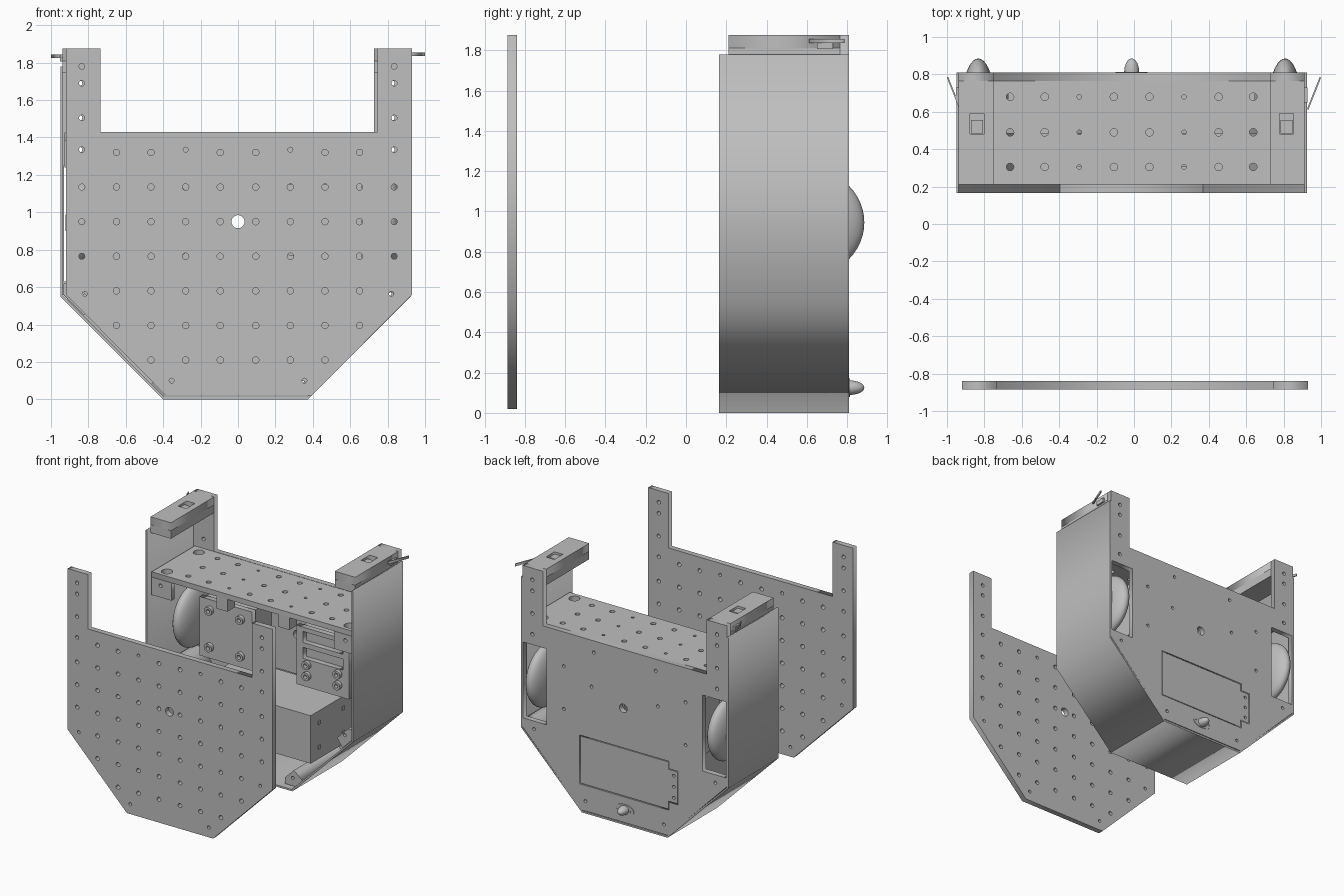
import bpy, bmesh, math
from mathutils import Matrix, Vector

if "Cube" in bpy.data.objects:
    bpy.data.objects.remove(bpy.data.objects["Cube"], do_unlink=True)

grey = bpy.data.materials.new("plain grey")
grey.use_nodes = True
grey.diffuse_color = (0.52, 0.52, 0.52, 1)
grey.node_tree.nodes["Principled BSDF"].inputs["Base Color"].default_value = (0.52, 0.52, 0.52, 1)

C = -0.0125          # centre line of the body
SIDES = ((-1, "right"), (1, "left"))


def add(name, bm):
    bmesh.ops.recalc_face_normals(bm, faces=bm.faces)
    mesh = bpy.data.meshes.new(name)
    bm.to_mesh(mesh)
    bm.free()
    mesh.materials.append(grey)
    ob = bpy.data.objects.new(name, mesh)
    bpy.context.collection.objects.link(ob)
    return ob


def box(name, lo, hi):
    lo, hi = Vector(lo), Vector(hi)
    bm = bmesh.new()
    bmesh.ops.create_cube(bm, size=1, matrix=Matrix.Translation((lo + hi) / 2) @ Matrix.Diagonal((*(hi - lo), 1)))
    return add(name, bm)


def rect(x0, y0, x1, y1):
    return [(x0, y0), (x1, y0), (x1, y1), (x0, y1)]


def circle(x, y, r, n=20):
    return [(x + r * math.cos(math.tau * i / n), y + r * math.sin(math.tau * i / n)) for i in range(n)]


def plate(name, outline, holes, a, b, upright=True):
    """Sheet with openings, between y = a and b if upright, else z = a and b."""
    cu = bpy.data.curves.new(name, "CURVE")
    cu.dimensions = "2D"
    cu.fill_mode = "BOTH"
    cu.extrude = abs(b - a) / 2
    for loop in [outline] + holes:
        sp = cu.splines.new("POLY")
        sp.points.add(len(loop) - 1)
        for p, (x, y) in zip(sp.points, loop):
            p.co = (x, y, 0, 1)
        sp.use_cyclic_u = True
    tmp = bpy.data.objects.new(name + " profile", cu)
    bpy.context.collection.objects.link(tmp)
    dg = bpy.context.evaluated_depsgraph_get()
    mesh = bpy.data.meshes.new_from_object(tmp.evaluated_get(dg))
    bm = bmesh.new()
    bm.from_mesh(mesh)
    bpy.data.objects.remove(tmp)
    bpy.data.curves.remove(cu)
    bpy.data.meshes.remove(mesh)
    bmesh.ops.remove_doubles(bm, verts=bm.verts, dist=1e-5)
    mid = (a + b) / 2
    if upright:
        m = Matrix.Translation((0, mid, 0)) @ Matrix.Rotation(math.pi / 2, 4, "X")
    else:
        m = Matrix.Translation((0, 0, mid))
    bm.transform(m)
    return add(name, bm)


def ball(name, centre, radii):
    bm = bmesh.new()
    bmesh.ops.create_uvsphere(bm, u_segments=40, v_segments=24, radius=1,
                              matrix=Matrix.Translation(centre) @ Matrix.Diagonal((*radii, 1)))
    ob = add(name, bm)
    for p in ob.data.polygons:
        p.use_smooth = True
    return ob


def panel_outline(c):
    half = [(0.39, 0.02), (0.925, 0.56), (0.925, 1.875), (0.74, 1.875), (0.74, 1.43)]
    return [(c + x, z) for x, z in half] + [(c - x, z) for x, z in reversed(half)]


columns = [s * x for s in (-1, 1) for x in (0.095, 0.28, 0.465, 0.65)]
mounts = [(s * x, z) for s in (-1, 1) for x, z in ((0.28, 1.335), (0.82, 0.565), (0.355, 0.1))]
arm_holes = [(s * 0.835, z) for s in (-1, 1) for z in (1.78, 1.69, 1.505, 1.335)]

# Front panel with its grid of holes
cx = 0.005
holes = [circle(0, 0.95, 0.035)]
for row in range(7):
    z = 1.32 - 0.185 * row
    for x in columns:
        if not (row == 6 and abs(x) > 0.5) and not (row == 0 and abs(x) == 0.28):
            holes.append(circle(x, z, 0.017))
holes += [circle(x, z, 0.013) for x, z in mounts]
holes += [circle(x, z, 0.015) for x, z in arm_holes]
holes += [circle(s * 0.835, z, 0.016) for s in (-1, 1) for z in (1.135, 0.95, 0.765)]
plate("front_panel", panel_outline(cx), holes, -0.885, -0.84)


# Back panel with wheel openings and a hatch
def hatch_outline(g):
    return [(0.387 + g, 0.235 - g), (0.387 + g, 0.62 + g), (-0.407 - g, 0.62 + g), (-0.407 - g, 0.56 + g),
            (-0.487 - g, 0.56 + g), (-0.487 - g, 0.3 - g), (-0.407 - g, 0.3 - g), (-0.407 - g, 0.235 - g)]


holes = [circle(0, 0.95, 0.035), hatch_outline(0.007)]
holes += [circle(C + x, z, 0.013) for x, z in mounts]
holes += [circle(C + x, z, 0.015) for x, z in arm_holes]
for s, side in SIDES:
    holes.append(rect(C + s * 0.705, 0.63, C + s * 0.917, 1.25))
    holes += [circle(C + s * x, z, 0.013) for x, z in ((0.55, 1.15), (0.3, 1.05), (0.55, 0.8))]
plate("back_panel", panel_outline(C), holes, 0.765, 0.81)
plate("back_hatch", hatch_outline(0), [circle(-0.455, z, 0.012) for z in (0.34, 0.43, 0.52)], 0.768, 0.808)

# Wrapped outer skin
outer = [(0.3875, 0), (0.9375, 0.55), (0.9375, 1.78)]
inner = [(0.925, 1.78), (0.925, 0.555), (0.382, 0.014)]
half = outer + inner
plate("bottom_skin", [(C - 0.3875, 0), (C + 0.3875, 0), (C + 0.382, 0.014), (C - 0.382, 0.014)], [], 0.165, 0.81)
for s, side in SIDES:
    plate(side + "_skin", [(C + s * x, z) for x, z in half], [], 0.165, 0.81)

# Perforated shelf
holes = [circle(C + x, y, 0.012 if abs(x) == 0.28 else 0.02) for x in columns for y in (0.305, 0.49, 0.68)]
holes += [circle(C + s * 0.825, y, 0.042) for s in (-1, 1) for y in (0.28, 0.69)]
plate("shelf", rect(C - 0.915, 0.21, C + 0.915, 0.765), holes, 1.385, 1.428, upright=False)

for s, side in SIDES:
    def X(x):
        return C + s * x

    def sbox(name, x0, y0, z0, x1, y1, z1):
        xs = sorted((X(x0), X(x1)))
        box(side + "_" + name, (xs[0], y0, z0), (xs[1], y1, z1))

    # Shelf brackets
    for i, y in enumerate((0.21, 0.665)):
        sbox("shelf_bracket_%d" % i, 0.23, y, 1.285, 0.33, y + 0.1, 1.385)
    plate(side + "_end_bracket", rect(X(0.735), 1.24, X(0.915), 1.385),
          [circle(X(0.835), 1.335, 0.015)], 0.21, 0.25)

    # Top arm with a slot for its switch
    sbox("arm_base", 0.74, 0.21, 1.745, 0.925, 0.765, 1.81)
    plate(side + "_arm_top", rect(X(0.74), 0.21, X(0.925), 0.765),
          [rect(X(0.79), 0.48, X(0.865), 0.59)], 1.81, 1.875, upright=False)
    sbox("arm_switch", 0.795, 0.485, 1.81, 0.86, 0.555, 1.86)
    sbox("lever_mount", 0.925, 0.65, 1.805, 0.94, 0.73, 1.84)
    z = 1.835 if s < 0 else 1.845
    plate(side + "_lever", [(s * x, y) for x, y in ((0.932, 0.61), (1, 0.782), (0.993, 0.787), (0.925, 0.615))],
          [], z - 0.01, z + 0.01, upright=False)

    # Wheel, axle and gearbox
    ball(side + "_wheel", (X(0.82), 0.63, 0.945), (0.09, 0.255, 0.255))
    sbox("axle", 0.6, 0.61, 0.925, 0.8, 0.65, 0.965)
    sbox("gearbox", 0.22, 0.53, 0.72, 0.66, 0.765, 1.17)
    windows = []
    if s > 0:
        windows = [rect(X(0.26), z0, X(0.62), z0 + 0.09) for z0 in (0.93, 1.06)]
    plate(side + "_gearbox_plate", rect(X(0.2), 0.705, X(0.675), 1.185), windows, 0.485, 0.53)
    for x in (0.3, 0.58):
        for z in (0.8, 1.1 if s < 0 else 0.89):
            plate(side + "_bolt", circle(X(x), z, 0.034), [circle(X(x), z, 0.016)], 0.455, 0.485)

    # Corner braces inside the skin
    upper = [(0.92, 0.56), (0.92, 0.62), (0.86, 0.62), (0.76, 0.52), (0.81, 0.45)]
    lower = [(0.385, 0.02), (0.29, 0.02), (0.29, 0.07), (0.37, 0.15), (0.45, 0.085)]
    plate(side + "_upper_brace", [(X(x), z) for x, z in upper], [circle(X(0.83), 0.56, 0.013)], 0.21, 0.765)
    plate(side + "_lower_brace", [(X(x), z) for x, z in lower], [circle(X(0.36), 0.085, 0.013)], 0.21, 0.765)

# Battery box with end screws
box("battery_box", (-0.51, 0.21, 0.245), (0.51, 0.74, 0.636))
for y in (0.32, 0.63):
    for z in (0.34, 0.54):
        box("battery_screw", (0.51, y - 0.015, z - 0.015), (0.516, y + 0.015, z + 0.015))

# Rear caster ball and flange
ball("caster_ball", (C, 0.81, 0.125), (0.04, 0.075, 0.036))
oval = [(C + 1.9 * x, 0.125 + z) for x, z in circle(0, 0, 0.045, 28)]
plate("caster_flange", oval, [circle(C + s * 0.062, 0.125, 0.01) for s in (-1, 1)], 0.808, 0.814)
